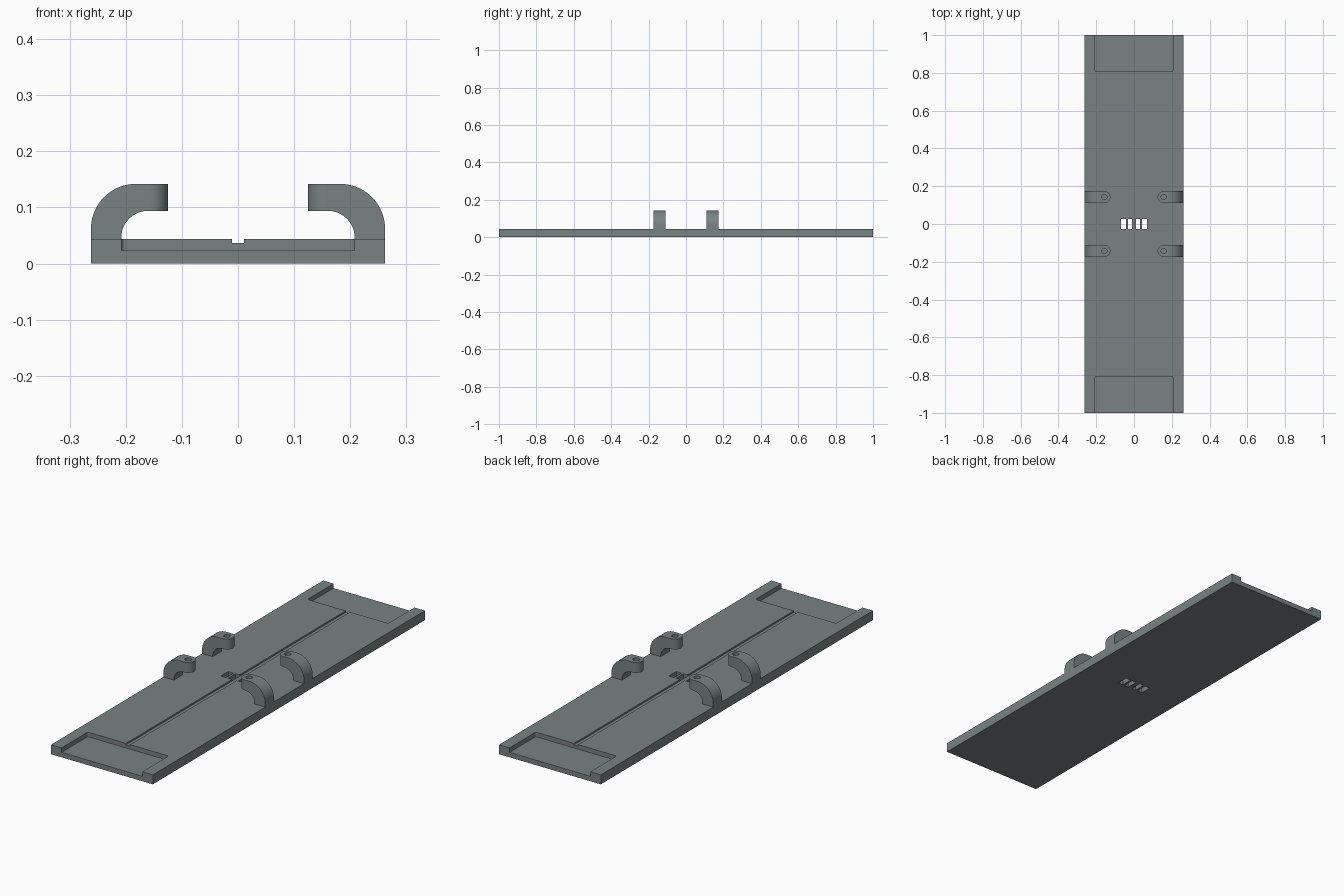
import bpy, bmesh, math

if "Cube" in bpy.data.objects:
    bpy.data.objects.remove(bpy.data.objects["Cube"])

grey = bpy.data.materials.new("slate grey")
grey.diffuse_color = (0.19, 0.225, 0.225, 1)
grey.use_nodes = True
grey.node_tree.nodes["Principled BSDF"].inputs["Base Color"].default_value = grey.diffuse_color

HALF_W, TOP = 0.262, 0.044


def obj_from_bm(name, bm):
    bmesh.ops.recalc_face_normals(bm, faces=bm.faces[:])
    me = bpy.data.meshes.new(name)
    bm.to_mesh(me)
    bm.free()
    me.materials.append(grey)
    ob = bpy.data.objects.new(name, me)
    bpy.context.collection.objects.link(ob)
    return ob


def prism(name, pts, direction):
    """Extrude a closed outline of 3D points along a direction."""
    bm = bmesh.new()
    face = bm.faces.new([bm.verts.new(p) for p in pts])
    ext = bmesh.ops.extrude_face_region(bm, geom=[face])["geom"]
    verts = [g for g in ext if isinstance(g, bmesh.types.BMVert)]
    bmesh.ops.translate(bm, verts=verts, vec=direction)
    return obj_from_bm(name, bm)


def box(name, x0, x1, y0, y1, z0, z1):
    pts = [(x0, y0, z0), (x1, y0, z0), (x1, y1, z0), (x0, y1, z0)]
    return prism(name, pts, (0, 0, z1 - z0))


def boolean(target, tool, operation="DIFFERENCE"):
    mod = target.modifiers.new("cut", "BOOLEAN")
    mod.object, mod.operation, mod.solver = tool, operation, "EXACT"
    bpy.context.view_layer.objects.active = target
    bpy.ops.object.modifier_apply(modifier=mod.name)
    bpy.data.objects.remove(tool, do_unlink=True)


def arc(cx, cy, r, a0, a1, n):
    return [(cx + r * math.cos(math.radians(a0 + (a1 - a0) * i / n)),
             cy + r * math.sin(math.radians(a0 + (a1 - a0) * i / n))) for i in range(n + 1)]


# Base plate with open end pockets, cable groove and four through slots
plate = box("base_plate", -HALF_W, HALF_W, -1, 1, 0, TOP)
for s in (-1, 1):
    outline = ([(-0.208, 1.1)] + arc(-0.2, 0.816, 0.008, 180, 270, 4)
               + arc(0.2, 0.816, 0.008, 270, 360, 4) + [(0.208, 1.1)])
    boolean(plate, prism("end_pocket_cutter", [(x, s * y, 0.023) for x, y in outline], (0, 0, 0.1)))
boolean(plate, box("groove_cutter", -0.011, 0.011, -0.85, 0.85, 0.037, 0.1))
for x0, x1 in ((-0.069, -0.043), (-0.032, -0.011), (0.011, 0.032), (0.043, 0.069)):
    boolean(plate, box("slot_cutter", x0, x1, -0.027, 0.027, -0.1, 0.1))

# Curled hooks with rounded tips and a hole through each tip
TIP_X, TIP_R = 0.157, 0.032
side = ([(0.208, TOP)] + [(HALF_W, TOP)] + arc(0.182, 0.062, 0.08, 0, 90, 20)
        + [(0.125, 0.142), (0.125, 0.094)] + arc(0.16, 0.046, 0.048, 90, 0, 16))
for s in (-1, 1):
    for yc, place in ((-0.1425, "front"), (0.1425, "back")):
        label = ("left_" if s < 0 else "right_") + place + "_hook"
        hook = prism(label, [(s * x, yc - TIP_R, z) for x, z in side], (0, 2 * TIP_R, 0))
        plan = arc(TIP_X, yc, TIP_R + 0.0001, 90, 270, 24) + [(0.4, yc - 0.04), (0.4, yc + 0.04)]
        plan[0], plan[24] = (TIP_X, yc + TIP_R), (TIP_X, yc - TIP_R)
        plan.insert(25, (TIP_X + 0.001, yc - 0.04))
        plan.append((TIP_X + 0.001, yc + 0.04))
        boolean(hook, prism("tip_cutter", [(s * x, y, 0) for x, y in plan], (0, 0, 0.3)), "INTERSECT")
        hole = arc(TIP_X, yc, 0.014, 0, 345, 23)
        boolean(hook, prism("hole_cutter", [(s * x, y, 0.07) for x, y in hole], (0, 0, 0.2)))
        bpy.ops.object.select_all(action="DESELECT")
        hook.select_set(True)
        bpy.context.view_layer.objects.active = hook
        bpy.ops.object.shade_smooth_by_angle(angle=math.radians(30))
